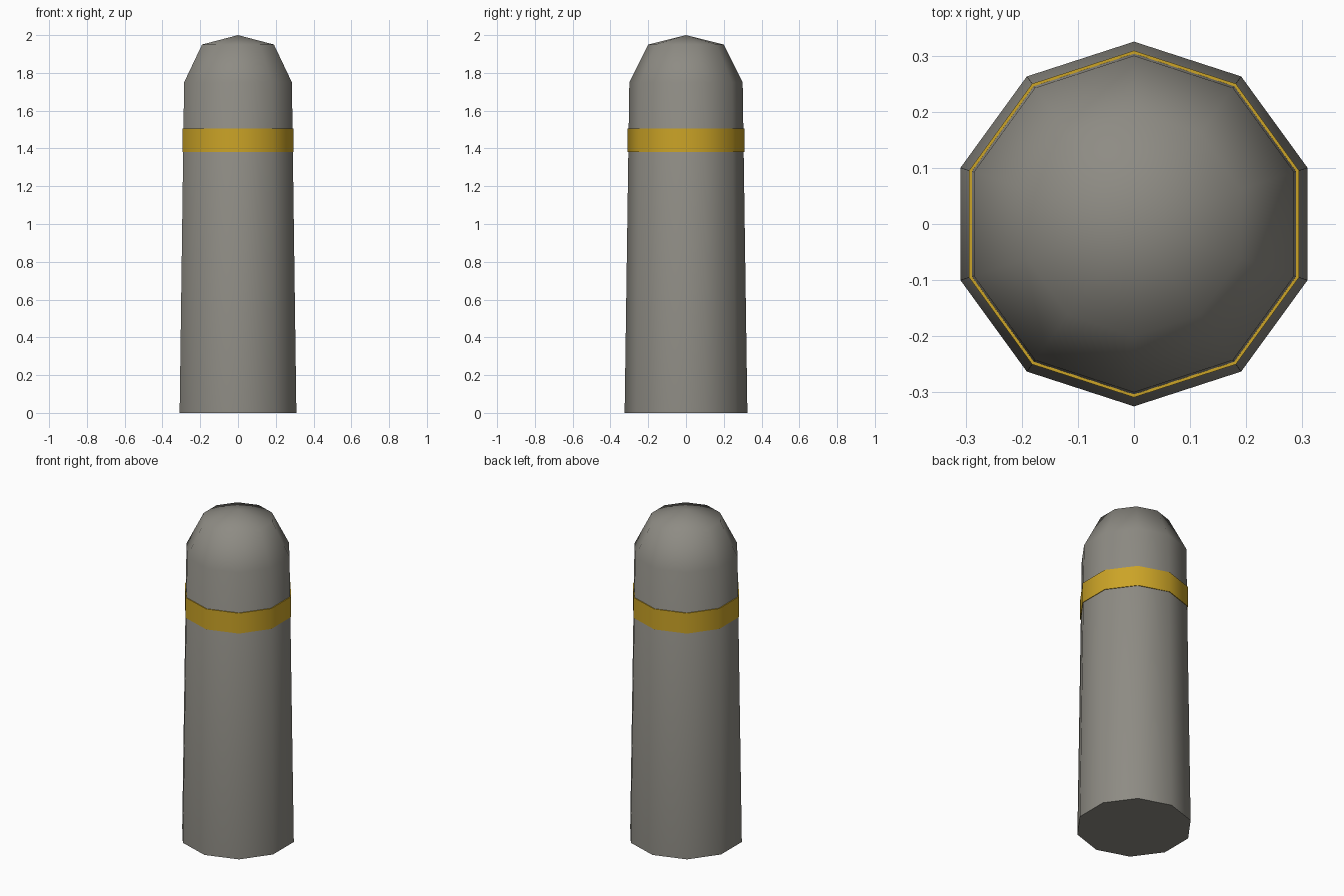
import bpy, bmesh, math

SIDES = 10

cube = bpy.data.objects.get("Cube")
if cube:
    bpy.data.objects.remove(cube, do_unlink=True)


def material(name, color):
    mat = bpy.data.materials.new(name)
    mat.use_nodes = True
    mat.diffuse_color = color
    mat.node_tree.nodes["Principled BSDF"].inputs["Base Color"].default_value = color
    return mat


def lathe(name, profile, mat, apex=None, closed=False):
    """Turn (radius, height) points into a ten-sided solid with a corner on +y."""
    bm = bmesh.new()
    rings = []
    for radius, z in profile:
        angles = [math.pi / 2 + math.tau * i / SIDES for i in range(SIDES)]
        rings.append([bm.verts.new((radius * math.cos(a), radius * math.sin(a), z)) for a in angles])
    pairs = list(zip(rings, rings[1:]))
    if closed:
        pairs.append((rings[-1], rings[0]))
    else:
        bm.faces.new(rings[0][::-1])
    for low, high in pairs:
        for i in range(SIDES):
            j = (i + 1) % SIDES
            bm.faces.new((low[i], low[j], high[j], high[i]))
    if apex is not None:
        tip = bm.verts.new((0, 0, apex))
        for i in range(SIDES):
            bm.faces.new((rings[-1][i], rings[-1][(i + 1) % SIDES], tip))
    bmesh.ops.recalc_face_normals(bm, faces=bm.faces)
    # Smooth everywhere except at the right-angled rims
    for face in bm.faces:
        face.smooth = True
    for edge in bm.edges:
        edge.smooth = edge.calc_face_angle(0) < math.radians(60)
    mesh = bpy.data.meshes.new(name)
    bm.to_mesh(mesh)
    bm.free()
    mesh.materials.append(mat)
    obj = bpy.data.objects.new(name, mesh)
    bpy.context.collection.objects.link(obj)
    return obj


grey = material("warm grey metal", (0.27, 0.26, 0.23, 1))
gold = material("golden yellow", (0.60, 0.37, 0.02, 1))

# Tapered post with a rounded cap
lathe("post", [(0.325, 0), (0.30, 1.75), (0.20, 1.95)], grey, apex=2.0)

# Raised band around the upper post
lathe("band", [(0.309, 1.38), (0.309, 1.505), (0.295, 1.505), (0.295, 1.38)], gold, closed=True)
